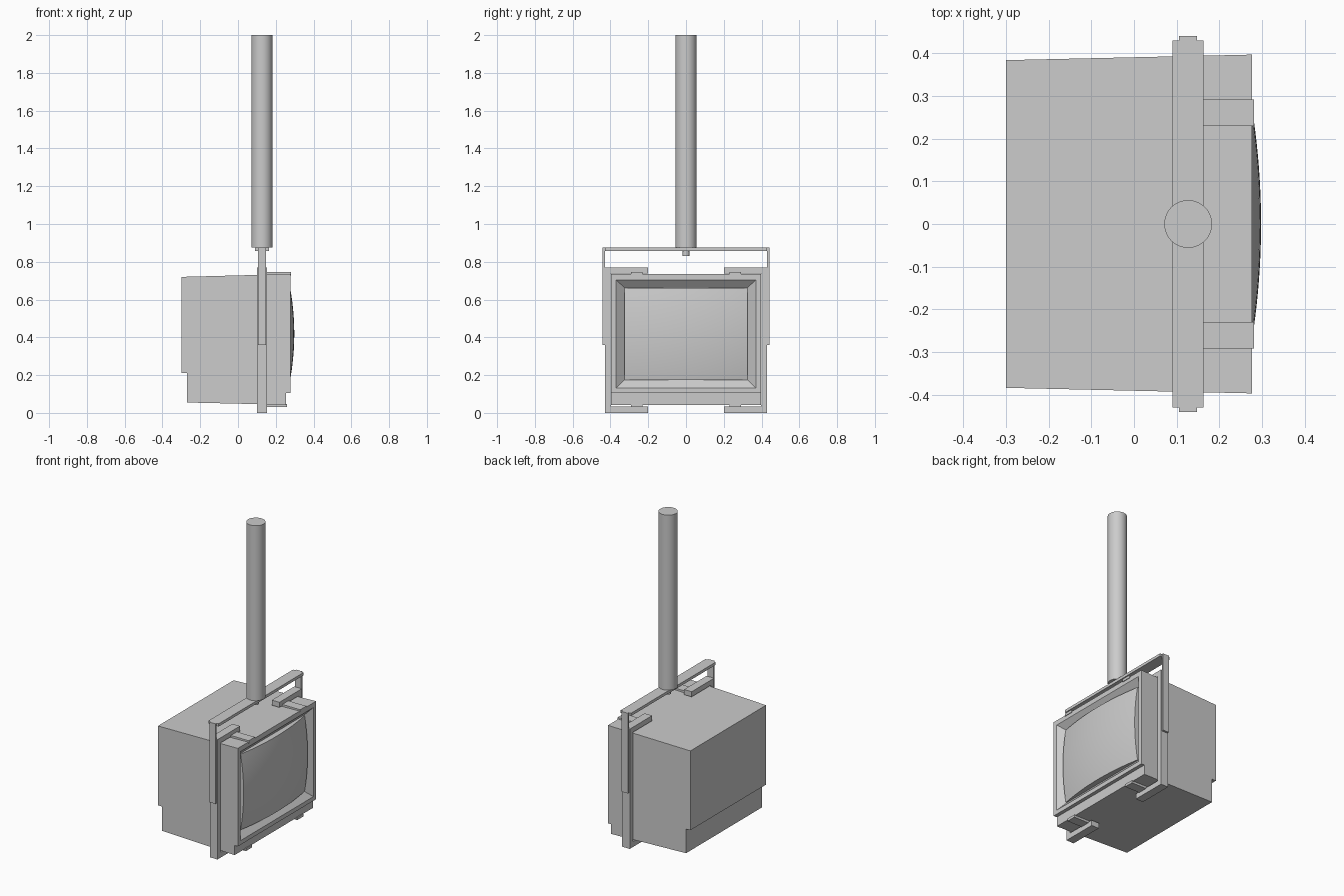
import bpy, bmesh

if "Cube" in bpy.data.objects:
    bpy.data.objects.remove(bpy.data.objects["Cube"])

POLE_X = 0.127


def make(name, bm):
    bmesh.ops.recalc_face_normals(bm, faces=bm.faces[:])
    me = bpy.data.meshes.new(name)
    bm.to_mesh(me)
    bm.free()
    ob = bpy.data.objects.new(name, me)
    bpy.context.collection.objects.link(ob)
    return ob


def box(name, x, y, z):
    bm = bmesh.new()
    bmesh.ops.create_cube(bm, size=1)
    for v in bm.verts:
        v.co = [r[0] + (c + 0.5) * (r[1] - r[0]) for c, r in zip(v.co, (x, y, z))]
    return make(name, bm)


def smooth(ob):
    bpy.ops.object.select_all(action='DESELECT')
    ob.select_set(True)
    bpy.context.view_layer.objects.active = ob
    bpy.ops.object.shade_smooth_by_angle()


def cylinder(name, r, z0, z1, sides):
    bpy.ops.mesh.primitive_cylinder_add(vertices=sides, radius=r, depth=z1 - z0,
                                        location=(POLE_X, 0, (z0 + z1) / 2))
    ob = bpy.context.object
    ob.name = name
    smooth(ob)


def prism_x(name, outline, x0, x1):
    bm = bmesh.new()
    f = bm.faces.new([bm.verts.new((x0, y, z)) for y, z in outline])
    new = bmesh.ops.extrude_face_region(bm, geom=[f])['geom']
    bmesh.ops.translate(bm, vec=(x1 - x0, 0, 0),
                        verts=[g for g in new if isinstance(g, bmesh.types.BMVert)])
    return make(name, bm)


# tapered cabinet from a side profile, with a bevelled screen recess in the front
profile = [(0.277, 0.105), (0.277, 0.735), (-0.30, 0.72), (-0.30, 0.21),
           (-0.27, 0.21), (-0.27, 0.055), (0.254, 0.043), (0.254, 0.105)]
bm = bmesh.new()
sides = [[bm.verts.new((x, s * (0.391 + 0.0225 * x), z)) for x, z in profile] for s in (-1, 1)]
for side in sides:
    bm.faces.new(side)
n = len(profile)
for i in range(1, n):
    j = (i + 1) % n
    bm.faces.new((sides[0][i], sides[0][j], sides[1][j], sides[1][i]))
ring = [sides[0][0], sides[1][0], sides[1][1], sides[0][1]]
for x, w, z0, z1 in ((0.277, 0.37, 0.132, 0.704), (0.24, 0.325, 0.175, 0.662)):
    inner = [bm.verts.new((x, y, z)) for y, z in ((-w, z0), (w, z0), (w, z1), (-w, z1))]
    for i in range(4):
        j = (i + 1) % 4
        bm.faces.new((ring[i], ring[j], inner[j], inner[i]))
    ring = inner
bm.faces.new(ring)
make("cabinet", bm)

# bulging picture tube with a skirt back into the recess
bm = bmesh.new()
bmesh.ops.create_grid(bm, x_segments=24, y_segments=18, size=1)
for v in bm.verts:
    y, dz = v.co.x * 0.325, v.co.y * 0.2435
    v.co = (0.298 - y * y / 3.48 - dz * dz / 2.7, y, 0.4185 + dz)
rim = [e for e in bm.edges if e.is_boundary]
new = bmesh.ops.extrude_edge_only(bm, edges=rim)['geom']
for g in new:
    if isinstance(g, bmesh.types.BMVert):
        g.co.x = 0.239
smooth(make("screen", bm))

# clamps, retaining tabs and hanger arms on both sides
c_shape = [(0.20, 0), (0.428, 0), (0.428, 0.77), (0.20, 0.77),
           (0.20, 0.737), (0.396, 0.737), (0.396, 0.035), (0.20, 0.035)]
for s, side in ((-1, "left"), (1, "right")):
    prism_x(side + "_clamp", [(s * y, z) for y, z in c_shape], 0.10, 0.154)
    ys = sorted((s * 0.23, s * 0.292))
    box(side + "_top_tab", (0.13, 0.281), ys, (0.728, 0.745))
    box(side + "_bottom_tab", (0.13, 0.26), ys, (0.03, 0.047))
    box(side + "_hanger_arm", (0.105, 0.148), sorted((s * 0.428, s * 0.441)), (0.36, 0.875))

# crossbar, bolt and ceiling pole
box("crossbar", (0.09, 0.163), (-0.43, 0.43), (0.857, 0.875))
cylinder("bolt", 0.018, 0.83, 0.86, 16)
cylinder("pole", 0.056, 0.875, 2.0, 48)
